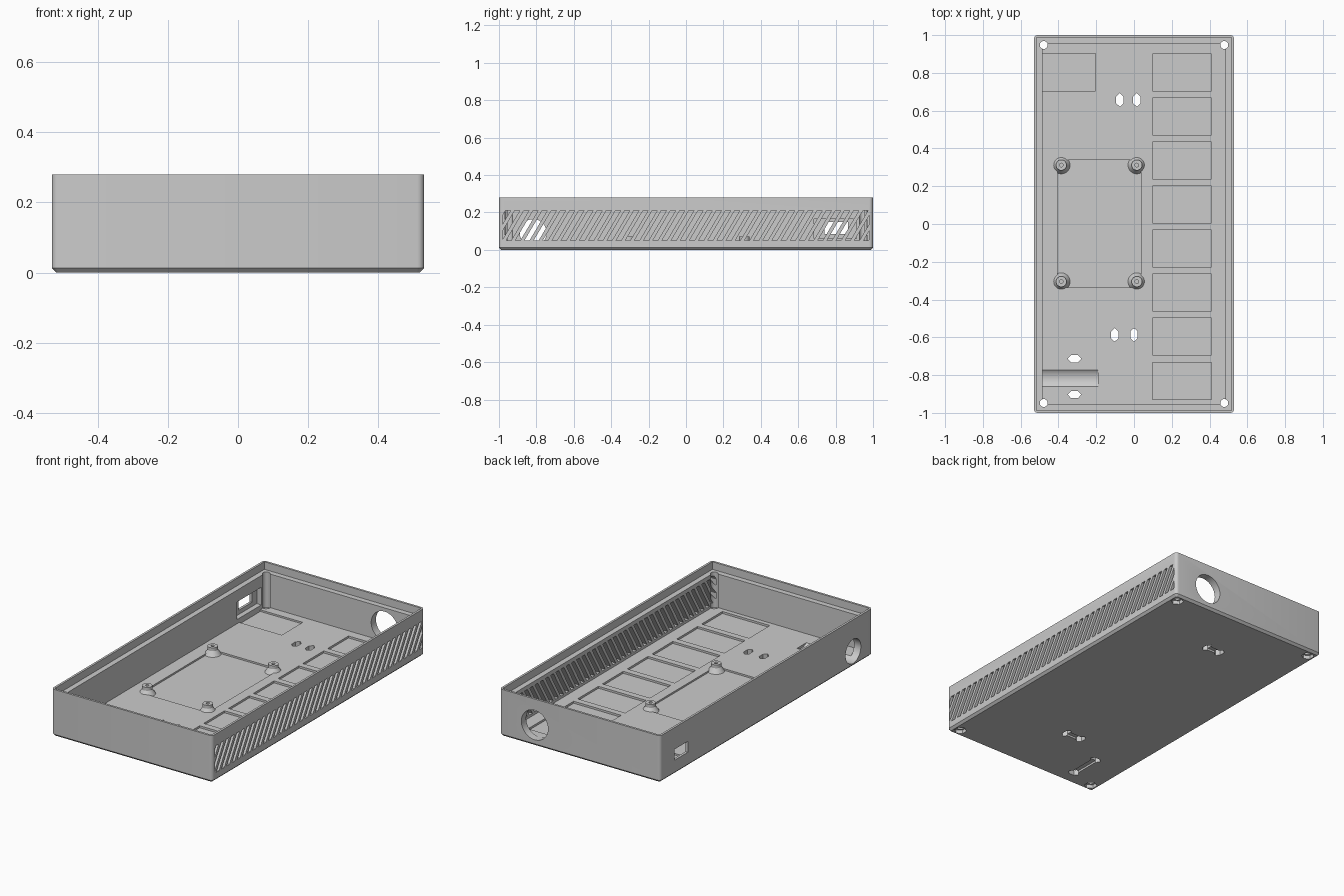
import bpy, bmesh, math
from mathutils import Matrix, Vector

cube = bpy.data.objects.get("Cube")
if cube:
    bpy.data.objects.remove(cube, do_unlink=True)

grey = bpy.data.materials.new("plain_grey")
grey.use_nodes = True
tone = (0.6, 0.6, 0.6, 1)
grey.diffuse_color = tone
grey.node_tree.nodes["Principled BSDF"].inputs["Base Color"].default_value = tone

FLOOR, TOP = 0.035, 0.28
HX, HY = 0.53, 1.0      # outer half size
IX, IY = 0.485, 0.955   # inner half size


def make(name, bm):
    bmesh.ops.recalc_face_normals(bm, faces=bm.faces)
    mesh = bpy.data.meshes.new(name)
    bm.to_mesh(mesh)
    bm.free()
    mesh.materials.append(grey)
    ob = bpy.data.objects.new(name, mesh)
    bpy.context.collection.objects.link(ob)
    return ob


def add_box(bm, x0, x1, y0, y1, z0, z1):
    centre = Vector((x0 + x1, y0 + y1, z0 + z1)) / 2
    size = Matrix.Diagonal((x1 - x0, y1 - y0, z1 - z0, 1))
    return bmesh.ops.create_cube(bm, size=1, matrix=Matrix.Translation(centre) @ size)["verts"]


def add_rod(bm, centre, r1, r2, length, turn=Matrix.Identity(4), sides=32):
    bmesh.ops.create_cone(bm, cap_ends=True, segments=sides, radius1=r1, radius2=r2,
                          depth=length, matrix=Matrix.Translation(centre) @ turn)


def boolean(target, bm, operation="DIFFERENCE"):
    tool = make("cutter", bm)
    tool.hide_render = True
    mod = target.modifiers.new("cut", "BOOLEAN")
    mod.operation, mod.solver, mod.object = operation, "MANIFOLD", tool
    bpy.context.view_layer.objects.active = target
    bpy.ops.object.modifier_apply(modifier=mod.name)
    bpy.data.objects.remove(tool, do_unlink=True)


def cut_box(target, *bounds):
    bm = bmesh.new()
    add_box(bm, *bounds)
    boolean(target, bm)


# Outer block: rounded upright edges, chamfered underside
bm = bmesh.new()
add_box(bm, -HX, HX, -HY, HY, 0, TOP)
upright = [e for e in bm.edges if abs(e.verts[0].co.z - e.verts[1].co.z) > 0.1]
bmesh.ops.bevel(bm, geom=upright, offset=0.02, segments=5, profile=0.5, affect="EDGES")
under = [e for e in bm.edges if all(v.co.z < 0.001 for v in e.verts)]
bmesh.ops.bevel(bm, geom=under, offset=0.013, segments=1, affect="EDGES")
body = make("enclosure", bm)

# Cavity and stepped rim that holds a lid
cut_box(body, -IX, IX, -IY, IY, FLOOR, 0.4)
cut_box(body, -0.517, 0.517, -0.987, 0.987, 0.235, 0.4)

# Shallow floor pockets
bm = bmesh.new()
for i in range(8):
    y = 0.803 - i * 0.2333
    add_box(bm, 0.097, 0.41, y - 0.098, y + 0.098, FLOOR - 0.012, 0.06)
add_box(bm, -IX, -0.205, 0.705, 0.902, FLOOR - 0.01, 0.06)
add_box(bm, -0.405, 0.037, -0.335, 0.338, FLOOR - 0.01, 0.06)
boolean(body, bm)

# Standoffs with flared feet and pilot holes
posts = [(x, y) for x in (-0.385, 0.015) for y in (-0.305, 0.312)]
for r1, r2, z, length in ((0.048, 0.028, 0.038, 0.03), (0.028, 0.028, 0.047, 0.052)):
    bm = bmesh.new()
    for x, y in posts:
        add_rod(bm, (x, y, z), r1, r2, length)
    boolean(body, bm, "UNION")
bm = bmesh.new()
for x, y in posts:
    add_rod(bm, (x, y, 0.07), 0.01, 0.01, 0.06, sides=16)
boolean(body, bm)

# Slanted vents in the right wall, trimmed to a rectangle
LOW, HIGH, PITCH, WIDE, LEAN, END = 0.05, 0.21, 0.049, 0.027, 0.095, 0.98
vents = bmesh.new()
for i in range(42):
    y = -END - LEAN + 0.015 + i * PITCH
    for v in add_box(vents, 0.48, 0.6, y, y + WIDE, LOW, HIGH):
        if v.co.z > 0.1:
            v.co.y += LEAN
for side in (-1, 1):
    bmesh.ops.bisect_plane(vents, geom=vents.verts[:] + vents.edges[:] + vents.faces[:],
                           plane_co=(0, side * END, 0), plane_no=(0, side, 0), clear_outer=True)
    bmesh.ops.holes_fill(vents, edges=[e for e in vents.edges if e.is_boundary])
boolean(body, vents)

# Round cable ports in the back and left-hand walls; the second leaves a floor groove
bm = bmesh.new()
add_rod(bm, (0.297, 1.0, 0.125), 0.088, 0.088, 0.2, Matrix.Rotation(math.pi / 2, 4, "X"), 48)
add_rod(bm, (-0.395, -0.817, 0.092), 0.072, 0.072, 0.41, Matrix.Rotation(math.pi / 2, 4, "Y"), 48)
boolean(body, bm)

# Rectangular socket opening with an inner pocket
cut_box(body, -0.6, -0.45, 0.74, 0.865, 0.085, 0.15)
cut_box(body, -0.515, -0.45, 0.685, 0.912, 0.06, 0.165)

# Cable tie holes joined by a channel underneath
ties = [((-0.075, 0.657), (0.015, 0.657)),
        ((-0.102, -0.587), (0.0, -0.587)),
        ((-0.315, -0.903), (-0.315, -0.713))]
holes, channels = bmesh.new(), bmesh.new()
for a, b in ties:
    along_x = a[1] == b[1]
    turn = Matrix.Rotation(0 if along_x else math.pi / 2, 4, "Z") @ Matrix.Diagonal((0.62, 1, 1, 1))
    for x, y in (a, b):
        add_rod(holes, (x, y, 0.02), 0.036, 0.036, 0.2, turn, 6)
    px, py = (0, 0.018) if along_x else (0.018, 0)
    add_box(channels, a[0] - px, b[0] + px, a[1] - py, b[1] + py, -0.05, 0.012)
boolean(body, holes)
boolean(body, channels)

# Lid screw bores with hexagonal nut pockets below
bores, nuts = bmesh.new(), bmesh.new()
for x in (-0.478, 0.478):
    for y in (-0.948, 0.948):
        add_rod(bores, (x, y, 0.15), 0.021, 0.021, 0.5, sides=24)
        add_rod(nuts, (x, y, 0), 0.036, 0.036, 0.044, sides=6)
boolean(body, bores)
boolean(body, nuts)

bpy.ops.object.select_all(action="DESELECT")
body.select_set(True)
bpy.context.view_layer.objects.active = body
bpy.ops.object.shade_smooth_by_angle(angle=math.radians(30))
